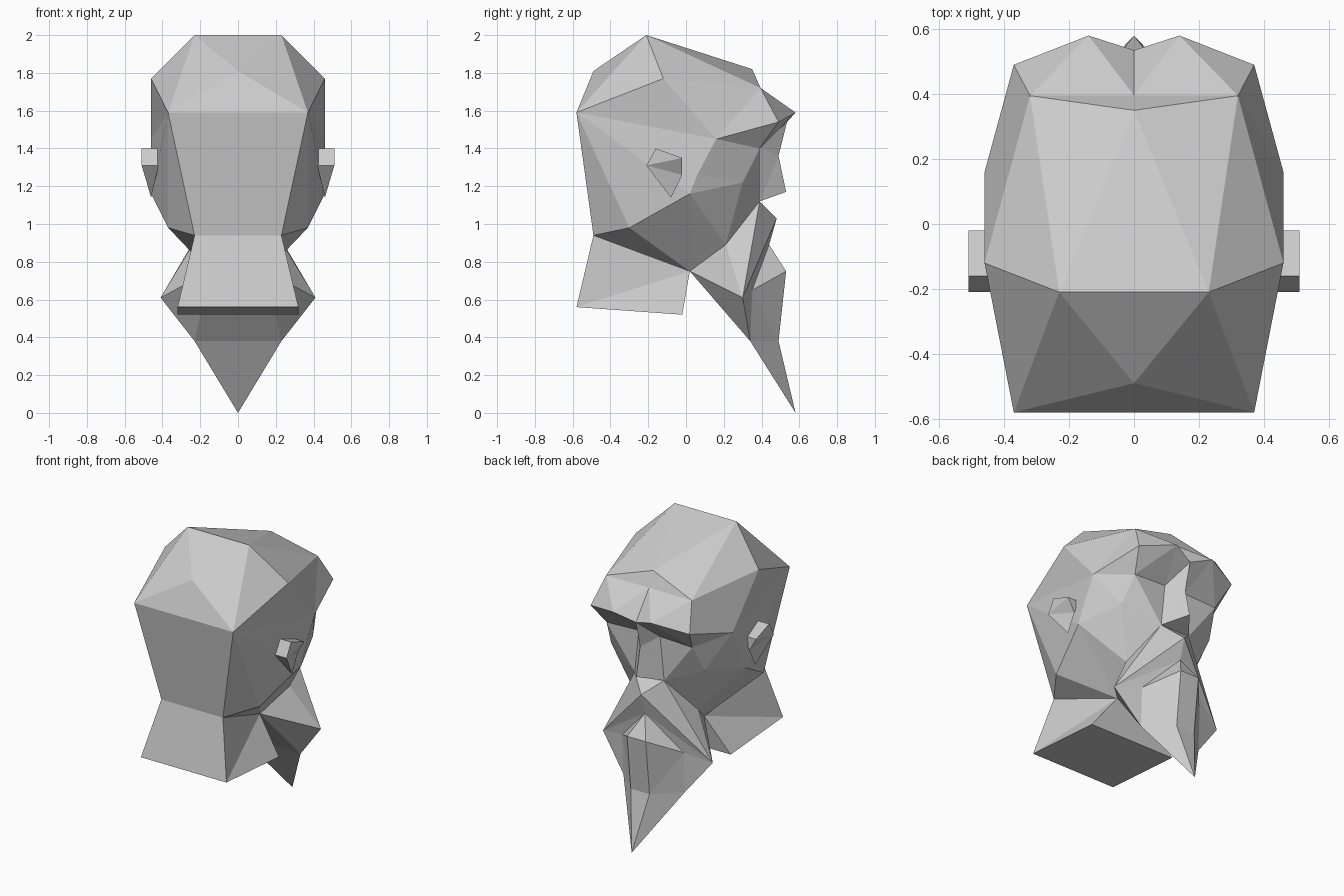
import bpy
import bmesh
from mathutils import Vector

cube = bpy.data.objects.get("Cube")
if cube:
    bpy.data.objects.remove(cube, do_unlink=True)

stone = bpy.data.materials.new("plain_grey")
stone.use_nodes = True
grey = (.6, .6, .6, 1)
stone.diffuse_color = grey
stone.node_tree.nodes["Principled BSDF"].inputs["Base Color"].default_value = grey

# Landmarks on the +x half; a trailing "~" in a face means the mirrored landmark
skull_marks = dict(
    crown=(.23, -.21, 2), occiput=(0, -.49, 1.81), back=(.37, -.58, 1.59),
    parietal=(.46, -.12, 1.77), hairline=(0, .35, 1.82), forehead=(.32, .395, 1.72),
    temple=(.46, .16, 1.45), cheekbone=(.46, .06, 1.26), jaw=(.46, .02, 1.16),
    nape_side=(.37, -.3, .98), nape=(.23, -.49, .94), throat=(.15, .02, .75))
face_marks = dict(
    mid_forehead=(0, .395, 1.72), brow=(.14, .58, 1.59), glabella=(0, .535, 1.54),
    brow_side=(.37, .49, 1.54), eye_out=(.32, .39, 1.4), eye_in=(.08, .39, 1.41),
    bridge=(0, .49, 1.36), nose_tip=(0, .53, 1.17), nostril=(.11, .39, 1.12),
    cheek=(.35, .3, 1.22), jowl=(.24, .21, .89))
beard_marks = dict(
    lip=(0, .48, 1.03), mouth=(0, .44, .89), whisker=(.41, .3, .61),
    beard_top=(.07, .53, .75), beard_low=(.07, .49, .38), beard_side=(.23, .35, .65),
    beard_back=(.23, .34, .38), beard_tip=(0, .58, 0))
neck_marks = dict(neck_back=(.32, -.58, .56), neck_front=(.32, -.02, .52))
ear_marks = dict(
    ear_rear=(.51, -.21, 1.31), ear_top=(.51, -.16, 1.4), ear_front=(.51, -.02, 1.35),
    ear_low=(.46, -.02, 1.26), lobe=(.46, -.08, 1.14), root_rear=(.42, -.21, 1.31),
    root_top=(.42, -.16, 1.4), root_front=(.42, -.02, 1.35))
marks = {**skull_marks, **face_marks, **beard_marks, **neck_marks, **ear_marks}


def point(name, side):
    """Position of a landmark on the given side."""
    x, y, z = marks[name.rstrip("~")]
    return (x * side * (-1 if name.endswith("~") else 1), y, z)


def build(name, centre, faces, sides=(1, -1)):
    """Make one faceted part, mirrored, with faces turned away from its centre."""
    bm = bmesh.new()
    verts, done = {}, set()
    for side in sides:
        for face in faces:
            corners = [point(n, side) for n in face.split()]
            key = frozenset(corners)
            if key in done:
                continue
            done.add(key)
            for co in corners:
                if co not in verts:
                    verts[co] = bm.verts.new(co)
            bm.faces.new([verts[co] for co in corners])
    bm.normal_update()
    for f in bm.faces:
        if f.normal.dot(f.calc_center_median() - Vector(centre)) < 0:
            f.normal_flip()
    mesh = bpy.data.meshes.new(name)
    bm.to_mesh(mesh)
    bm.free()
    mesh.materials.append(stone)
    bpy.context.collection.objects.link(bpy.data.objects.new(name, mesh))


# Skull: crown, back, sides and underside of the jaw
build("skull", (0, 0, 1.4), [
    "crown crown~ occiput",
    "crown occiput back",
    "back back~ occiput",
    "crown parietal back",
    "crown crown~ hairline",
    "crown hairline forehead",
    "crown forehead parietal",
    "parietal forehead temple",
    "back parietal temple",
    "back temple cheekbone",
    "back cheekbone jaw",
    "back jaw nape_side",
    "back nape_side nape",
    "back nape nape~ back~",
    "nape nape_side throat",
    "nape_side jaw throat",
    "jaw jowl throat",
])

# Face: forehead, heavy brow, eye hollows, nose and cheeks
build("face", (0, 0, 1.4), [
    "hairline mid_forehead forehead",
    "forehead mid_forehead brow",
    "mid_forehead glabella brow",
    "forehead brow brow_side",
    "forehead brow_side temple",
    "brow brow_side eye_out",
    "brow eye_out eye_in",
    "brow eye_in glabella",
    "glabella eye_in bridge",
    "bridge eye_in nostril",
    "bridge nostril nose_tip",
    "nose_tip nostril nostril~",
    "temple brow_side eye_out",
    "temple eye_out cheek",
    "temple cheek cheekbone",
    "cheekbone cheek jaw",
    "jaw cheek jowl",
    "eye_in eye_out nostril",
    "eye_out cheek nostril",
    "cheek jowl nostril",
])

# Moustache and pointed beard
build("beard", (0, .3, .7), [
    "nostril nostril~ lip",
    "nostril lip whisker",
    "nostril jowl whisker",
    "jowl throat whisker",
    "lip mouth whisker",
    "mouth whisker beard_side",
    "mouth beard_side beard_top",
    "mouth beard_top beard_top~",
    "beard_top beard_top~ beard_low~ beard_low",
    "beard_low beard_low~ beard_tip",
    "beard_top beard_side beard_low",
    "beard_side beard_back beard_low",
    "beard_low beard_back beard_tip",
    "whisker beard_side beard_back",
    "throat whisker beard_back",
    "throat throat~ beard_back~ beard_back",
    "beard_back beard_back~ beard_tip",
])

# Neck stump
build("neck", (0, -.22, .7), [
    "nape nape~ neck_back~ neck_back",
    "nape neck_back throat",
    "neck_back neck_front throat",
    "neck_front neck_front~ throat~ throat",
    "neck_back neck_front neck_front~ neck_back~",
])

# Ears, one object per side
for label, side in (("left_ear", 1), ("right_ear", -1)):
    build(label, (side * .44, -.1, 1.31), [
        "ear_rear ear_top ear_front",
        "ear_rear ear_front ear_low",
        "ear_rear ear_low lobe",
        "ear_top ear_front root_front root_top",
        "ear_rear ear_top root_top root_rear",
        "ear_rear root_rear lobe",
        "ear_front ear_low root_front",
    ], (side,))
